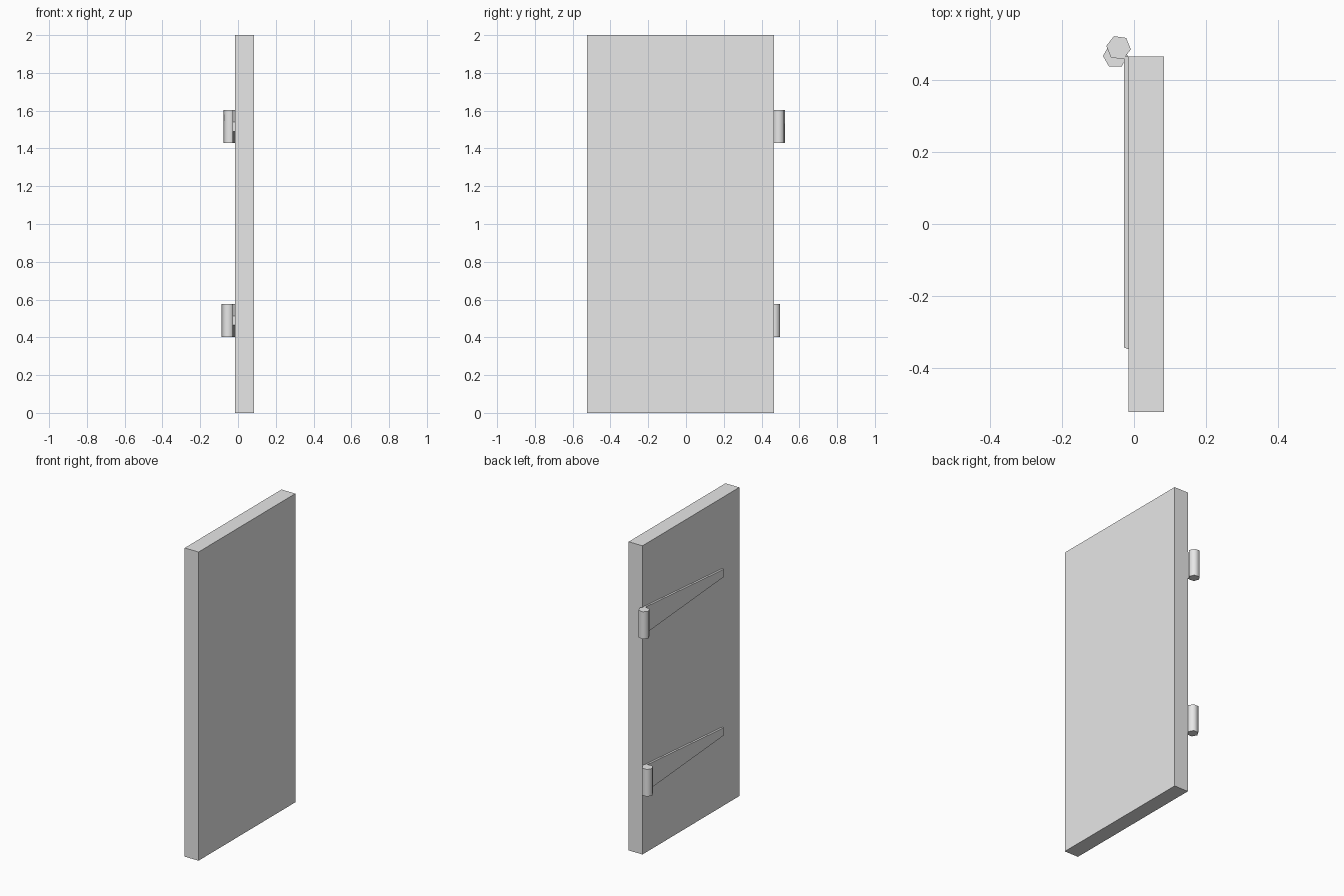
import bpy
import bmesh
from math import radians

cube = bpy.data.objects.get("Cube")
if cube:
    bpy.data.objects.remove(cube, do_unlink=True)

# Single plain grey
grey = bpy.data.materials.new("light_grey")
grey.use_nodes = True
grey.diffuse_color = (0.8, 0.8, 0.8, 1)
grey.node_tree.nodes["Principled BSDF"].inputs["Base Color"].default_value = (0.8, 0.8, 0.8, 1)

SLAB_X = (-0.015, 0.084)
SLAB_Y = (-0.524, 0.467)


def door_panel():
    bpy.ops.mesh.primitive_cube_add(size=1, location=(sum(SLAB_X) / 2, sum(SLAB_Y) / 2, 1))
    ob = bpy.context.object
    ob.name = "door_panel"
    ob.scale = (SLAB_X[1] - SLAB_X[0], SLAB_Y[1] - SLAB_Y[0], 2)
    bpy.ops.object.transform_apply(location=False, rotation=False, scale=True)
    ob.data.materials.append(grey)


def hinge_strap(name, z):
    # Tapered plate: wide at the barrel, narrow at a slightly bevelled tip
    bm = bmesh.new()
    rings = []
    for x, tip in ((SLAB_X[0], -0.349), (-0.028, -0.344)):
        outline = ((SLAB_Y[1], -0.087), (SLAB_Y[1], 0.087), (tip, 0.025), (tip, -0.025))
        rings.append([bm.verts.new((x, y, z + dz)) for y, dz in outline])
    inner, outer = rings
    bm.faces.new(inner)
    bm.faces.new(outer)
    for i in range(4):
        j = (i + 1) % 4
        bm.faces.new((inner[i], inner[j], outer[j], outer[i]))
    bmesh.ops.recalc_face_normals(bm, faces=bm.faces)
    mesh = bpy.data.meshes.new(name)
    bm.to_mesh(mesh)
    bm.free()
    mesh.materials.append(grey)
    bpy.context.collection.objects.link(bpy.data.objects.new(name, mesh))


def hinge_barrel(name, x, y, z, turn):
    # Six-sided pin with smooth sides and sharp caps
    bpy.ops.mesh.primitive_cylinder_add(vertices=6, radius=0.0345, depth=0.176,
                                        location=(x, y, z), rotation=(0, 0, radians(turn)))
    ob = bpy.context.object
    ob.name = name
    ob.data.materials.append(grey)
    bpy.ops.object.shade_smooth_by_angle(angle=radians(65))


door_panel()
for label, z, x, y, turn in (("upper", 1.516, -0.043, 0.491, 22),
                             ("lower", 0.489, -0.052, 0.468, 30)):
    hinge_strap(label + "_hinge_strap", z)
    hinge_barrel(label + "_hinge_barrel", x, y, z, turn)
